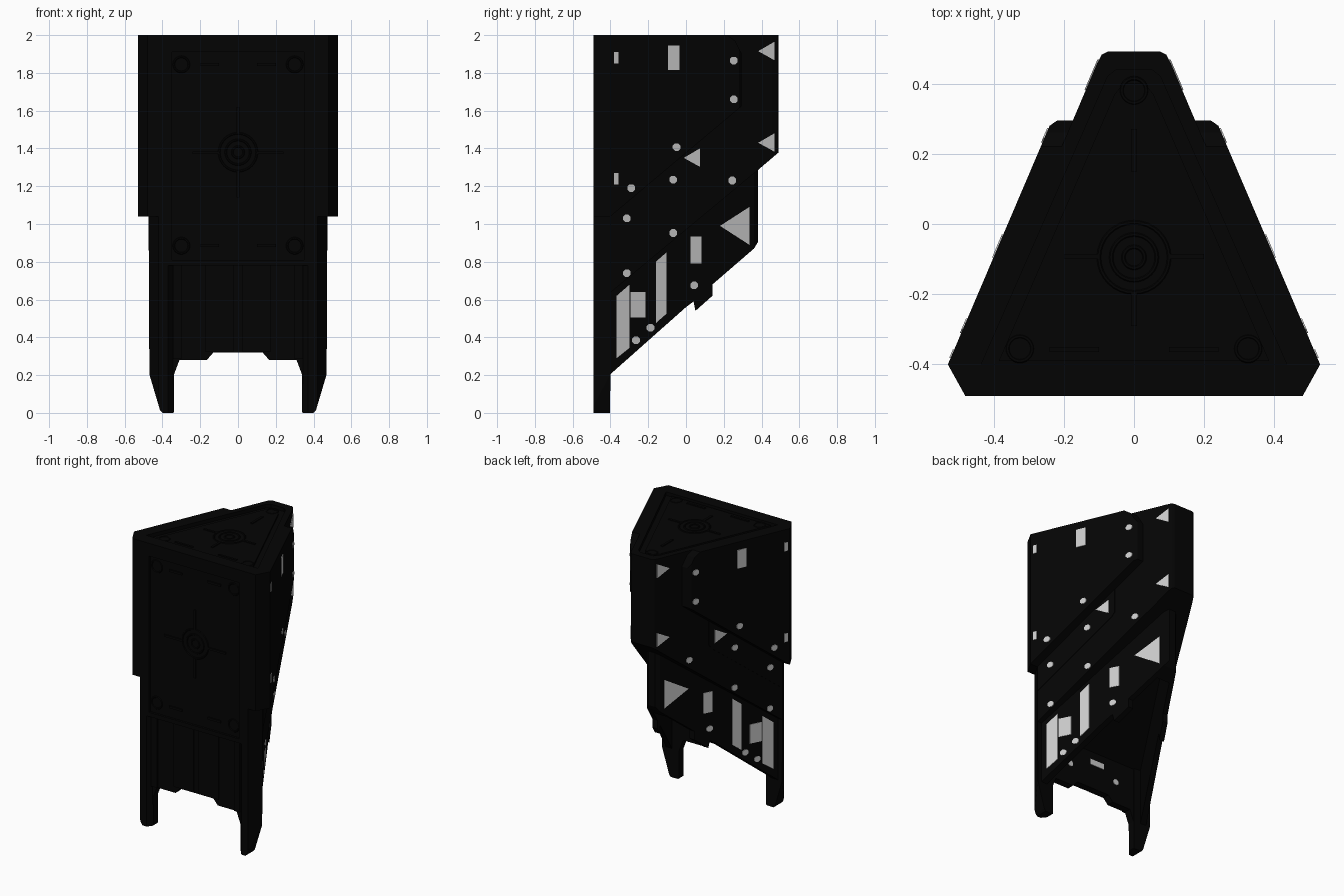
import bpy, bmesh, math

if "Cube" in bpy.data.objects:
    bpy.data.objects.remove(bpy.data.objects["Cube"])

UPPER = 0.426  # how fast the upper side walls close in toward the back
LOWER = 0.506  # the lower hull closes to a narrow edge


def material(name, v):
    m = bpy.data.materials.new(name)
    m.diffuse_color = (v, v, v, 1)
    m.use_nodes = True
    m.node_tree.nodes["Principled BSDF"].inputs["Base Color"].default_value = m.diffuse_color
    return m


BLACK = material("matte_black", 0.0012)
LIGHT = material("light_grey", 0.6)


def mesh_object(name, verts, faces, mat):
    me = bpy.data.meshes.new(name)
    me.from_pydata(verts, [], faces)
    bm = bmesh.new()
    bm.from_mesh(me)
    bmesh.ops.recalc_face_normals(bm, faces=bm.faces)
    bm.to_mesh(me)
    bm.free()
    me.materials.append(mat)
    ob = bpy.data.objects.new(name, me)
    bpy.context.collection.objects.link(ob)
    return ob


def loft(name, a, b, mat):
    n = len(a)
    faces = [list(range(n)), list(range(n, 2 * n))]
    faces += [[i, (i + 1) % n, n + (i + 1) % n, n + i] for i in range(n)]
    return mesh_object(name, a + b, faces, mat)


def prism(name, pts, axis, lo, hi, mat=BLACK):
    """Extrude a 2D outline along x, y or z."""
    def put(p, d):
        return {"x": (d, *p), "y": (p[0], d, p[1]), "z": (*p, d)}[axis]
    return loft(name, [put(p, lo) for p in pts], [put(p, hi) for p in pts], mat)


def boolean(ob, cutter, op):
    mod = ob.modifiers.new("cut", 'BOOLEAN')
    mod.operation, mod.object, mod.solver = op, cutter, 'EXACT'
    bpy.context.view_layer.objects.active = ob
    bpy.ops.object.modifier_apply(modifier=mod.name)
    bpy.data.objects.remove(cutter)


def both(half):
    """Complete an outline that is symmetric in its first coordinate."""
    return half + [(-x, v) for x, v in reversed(half)]


def box(name, x, y, z, mat=BLACK):
    return prism(name, [(x[0], y[0]), (x[1], y[0]), (x[1], y[1]), (x[0], y[1])], "z", *z, mat)


def wall(y, off):
    return off - (LOWER if off < 0.46 else UPPER) * (y + 0.4)


def side_plate(name, pts, off, t, mat=BLACK):
    """Thin plate lying on both slanted side walls, outline in (y, z)."""
    for s, tag in ((1, "right"), (-1, "left")):
        a = [(s * (wall(y, off) - 0.003), y, z) for y, z in pts]
        b = [(s * (wall(y, off) + t), y, z) for y, z in pts]
        loft(f"{name}_{tag}", a, b, mat)


def octagon(u, v, r=0.022):
    return [(u + r * math.cos(a), v + r * math.sin(a)) for a in (math.pi * (k + 0.5) / 4 for k in range(8))]


# Main body: chamfered triangle with a slanted underside
body = prism("main_body", both([(0.42, -0.49), (0.47, -0.4), (0.105, 0.457), (0.092, 0.482), (0.075, 0.491)]),
             "z", -0.1, 2.1)
boolean(body, prism("c", [(-0.6, 2), (0.6, 2), (0.6, 1.47), (0.48, 1.37), (0.38, 1.285), (-0.42, 0.62),
                          (-0.42, 0.78), (-0.6, 0.78)], "x", -1, 1), 'INTERSECT')
# Recessed top and front panels
boolean(body, prism("c", both([(0.435, -0.4), (0.075, 0.42), (0.05, 0.44)]), "z", 1.975, 2.1), 'DIFFERENCE')
boolean(body, box("c", (-0.35, 0.35), (-0.6, -0.475), (0.81, 1.91)), 'DIFFERENCE')
prism("top_plate", both([(0.385, -0.39), (0.055, 0.37), (0.03, 0.4)]), "z", 1.97, 1.987)

# Upper cladding on both sides
for s, tag in ((1, "right"), (-1, "left")):
    clad = prism("cladding_" + tag, [(s * x, y) for x, y in [
        (0.41, -0.49), (0.48, -0.49), (0.53, -0.4), (0.24, 0.28), (0.218, 0.295), (0.155, 0.295),
        (0.45, -0.39), (0.41, -0.42)]], "z", 0.9, 2.1)
    boolean(clad, prism("c", [(-0.6, 2), (0.22, 2), (0.26, 1.97), (0.296, 1.9), (0.296, 1.625),
                              (-0.4, 1.04), (-0.6, 1.04)], "x", -1, 1), 'INTERSECT')

    # Front legs with tapered feet
    leg = prism("front_leg_" + tag, [(s * x, y) for x, y in [
        (0.37, -0.49), (0.42, -0.49), (0.47, -0.4), (0.34, -0.405), (0.34, -0.455)]], "z", -0.1, 1.2)
    boolean(leg, prism("c", [(s * x, z) for x, z in [
        (0.33, 0.01), (0.345, 0), (0.40, 0), (0.413, 0.015), (0.468, 0.2), (0.48, 1.1), (0.33, 1.1)]],
        "y", -1, 1), 'INTERSECT')

    # Ribs on the recessed lower front panel
    box("front_rib_" + tag, (s * 0.30, s * 0.345), (-0.475, -0.43), (0.285, 0.78))
    box("front_panel_" + tag, (s * 0.02, s * 0.175), (-0.468, -0.43), (0.325, 0.78))

# Lower hull: narrows to an edge at the back, hollow from below
hull = prism("lower_hull", both([(0.40, -0.46), (0.437, -0.4), (wall(0.36, 0.436), 0.36), (0.025, 0.382)]),
             "z", -0.1, 2.1)
boolean(hull, prism("c", [(-0.6, 1.05), (-0.42, 1.05), (0.39, 1.5), (0.39, 0.92), (0.36, 0.87), (0.14, 0.68),
                          (0.14, 0.62), (0.05, 0.54), (0.04, 0.59), (0, 0.56), (-0.4, 0.205), (-0.6, 0.03)],
                    "x", -1, 1), 'INTERSECT')
cavity = prism("c", both([(0.395, -0.41), (wall(0.29, 0.4), 0.29)]), "z", -0.1, 2.1)
boolean(cavity, prism("c2", [(-0.6, -0.05), (-0.6, 0.43), (0.4, 1.26), (0.4, -0.05)], "x", -1, 1), 'INTERSECT')
boolean(hull, cavity, 'DIFFERENCE')
boolean(hull, prism("c", both([(0.34, -0.2), (0.34, 0.2), (0.31, 0.28), (0.165, 0.28), (0.13, 0.32)]),
                    "y", -0.6, -0.33), 'DIFFERENCE')

# Stepped plate under the cladding
side_plate("step_plate", [(-0.4, 0.86), (0.09, 1.27), (0.11, 1.3), (0.11, 1.48), (-0.4, 1.05)], 0.47, 0.003)

# Light side windows: (wall offset, outline)
windows = [
    (0.53, [(-0.382, 1.85), (-0.357, 1.85), (-0.357, 1.91), (-0.382, 1.91)]),
    (0.53, [(-0.382, 1.21), (-0.357, 1.21), (-0.357, 1.27), (-0.382, 1.27)]),
    (0.53, [(-0.096, 1.815), (-0.034, 1.815), (-0.034, 1.945), (-0.096, 1.945)]),
    (0.47, [(0.382, 1.915), (0.468, 1.867), (0.468, 1.965)]),
    (0.47, [(0.382, 1.43), (0.468, 1.383), (0.468, 1.48)]),
    (0.473, [(-0.012, 1.35), (0.073, 1.303), (0.073, 1.4)]),
    (0.436, [(0.18, 0.99), (0.335, 0.89), (0.335, 1.09)]),
    (0.436, [(0.025, 0.79), (0.083, 0.79), (0.083, 0.935), (0.025, 0.935)]),
    (0.436, [(-0.16, 0.475), (-0.103, 0.525), (-0.103, 0.85), (-0.16, 0.8)]),
    (0.436, [(-0.367, 0.29), (-0.298, 0.345), (-0.298, 0.68), (-0.367, 0.62)]),
    (0.436, [(-0.294, 0.505), (-0.215, 0.505), (-0.215, 0.64), (-0.294, 0.64)]),
]
for i, (off, pts) in enumerate(windows):
    side_plate(f"window_{i}", pts, off, 0.004, LIGHT)

# Small round lamps
lamps = [(0.53, 0.253, 1.865), (0.53, 0.253, 1.66), (0.53, -0.05, 1.407), (0.53, -0.29, 1.19),
         (0.473, -0.313, 1.03), (0.473, -0.068, 1.235), (0.47, 0.245, 1.23), (0.47, -0.068, 0.952),
         (0.47, -0.313, 0.74), (0.436, 0.043, 0.675), (0.436, -0.188, 0.45), (0.436, -0.265, 0.385)]
for i, (off, y, z) in enumerate(lamps):
    side_plate(f"lamp_{i}", octagon(y, z), off, 0.004, LIGHT)
# Light marks inside the hollow, on the back of the front panel
box("inner_window", (-0.09, 0.022), (-0.412, -0.406), (0.49, 0.53), LIGHT)
for s in (-1, 1):
    prism("inner_lamp", octagon(s * 0.19, 0.435, 0.022), "y", -0.412, -0.406, LIGHT)


# Raised rings, studs and bars on the top and front panels
def ring(name, loc, r, front):
    bpy.ops.mesh.primitive_torus_add(major_radius=r, minor_radius=0.006, major_segments=32, minor_segments=6,
                                     location=loc, rotation=(math.pi / 2 if front else 0, 0, 0))
    ob = bpy.context.object
    ob.name = name
    ob.data.materials.append(BLACK)
    bpy.ops.object.shade_smooth_by_angle()


for r in (0.03, 0.065, 0.1):
    ring("top_ring", (0, -0.095, 1.987), r, False)
    ring("front_ring", (0, -0.476, 1.38), r, True)
for x, y in ((0.325, -0.355), (-0.325, -0.355), (0, 0.38)):
    ring("top_corner_ring", (x, y, 1.985), 0.035, False)
for x in (-0.3, 0.3):
    for z in (0.885, 1.845):
        ring("front_corner_ring", (x, -0.476, z), 0.04, True)
        bar = sorted((math.copysign(0.1, x), math.copysign(0.2, x)))
        box("front_corner_bar", bar, (-0.483, -0.47), (z - 0.008, z + 0.008))
for s in (-1, 1):
    box("top_bar", (s * 0.1, s * 0.2), (-0.1, -0.085), (1.98, 1.993))
    box("top_edge_bar", (s * 0.1, s * 0.24), (-0.365, -0.35), (1.98, 1.993))
    box("front_bar", (s * 0.1, s * 0.24), (-0.483, -0.47), (1.37, 1.385))
    box("front_post", (-0.007, 0.007), (-0.483, -0.47), (1.38 + s * 0.1, 1.38 + s * 0.24))
box("top_spine", (-0.008, 0.008), (0.15, 0.27), (1.98, 1.993))
box("top_tail", (-0.008, 0.008), (-0.29, -0.195), (1.98, 1.993))
